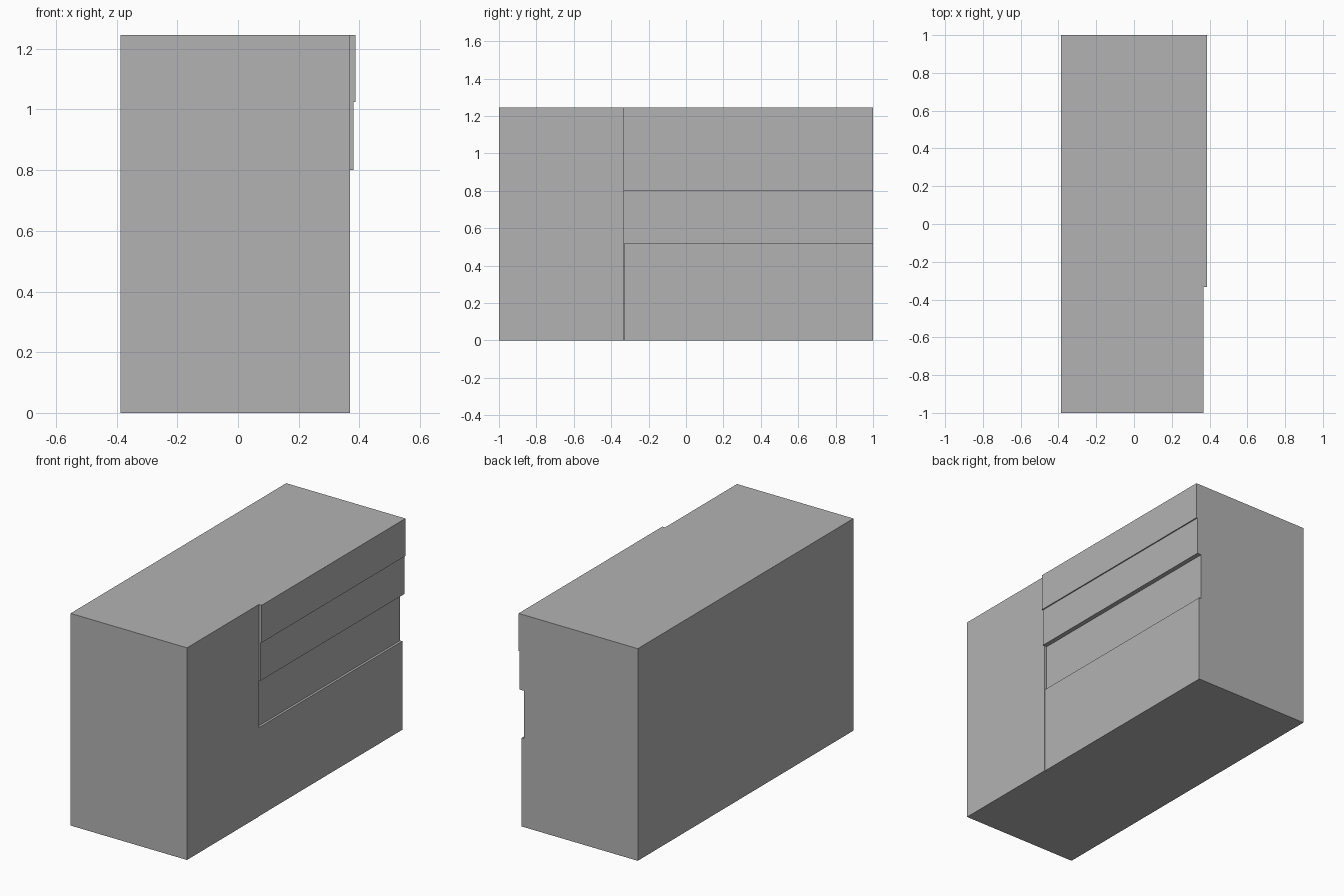
import bpy

cube = bpy.data.objects.get("Cube")
if cube:
    bpy.data.objects.remove(cube, do_unlink=True)

# One plain grey finish
grey = bpy.data.materials.new("plain_grey")
grey.use_nodes = True
colour = (0.45, 0.45, 0.45, 1.0)
grey.diffuse_color = colour
grey.node_tree.nodes["Principled BSDF"].inputs["Base Color"].default_value = colour


def box(name, low, high):
    """Axis-aligned box between two corners."""
    bpy.ops.mesh.primitive_cube_add(size=1)
    obj = bpy.context.object
    obj.name = name
    for v in obj.data.vertices:
        v.co = [b if c > 0 else a for c, a, b in zip(v.co, low, high)]
    obj.data.materials.append(grey)
    return obj


HALF_W, HALF_L, HEIGHT = 0.387, 1.0, 1.245
SPLIT = -0.333          # where the stepped bay begins along the side
OUT = 0.1               # cutter overshoot
FACE, RECESS = 0.369, 0.353

# Solid block, carved on its left side
body = box("cabinet_body", (-HALF_W, -HALF_L, 0), (HALF_W, HALF_L, HEIGHT))

# Each cut: name, depth x, y range, z range
end = HALF_L + OUT
cuts = [
    ("flat_side_cut", FACE, -end, SPLIT, -OUT, HEIGHT + OUT),
    ("middle_panel_cut", 0.38, SPLIT, end, 0.8, 1.025),
    ("recess_cut", RECESS, SPLIT, end, 0.52, 0.8),
    ("lower_panel_cut", 0.367, SPLIT, end, -OUT, 0.52),
    ("panel_gap_cut", RECESS, SPLIT, SPLIT + 0.004, -OUT, 0.52),
]
for name, x, y0, y1, z0, z1 in cuts:
    cutter = box(name, (x, y0, z0), (HALF_W + OUT, y1, z1))
    cutter.hide_render = True
    bpy.context.view_layer.objects.active = body
    mod = body.modifiers.new(name, "BOOLEAN")
    mod.operation = "DIFFERENCE"
    mod.solver = "EXACT"
    mod.object = cutter
    bpy.ops.object.modifier_apply(modifier=mod.name)
    bpy.data.objects.remove(cutter, do_unlink=True)
